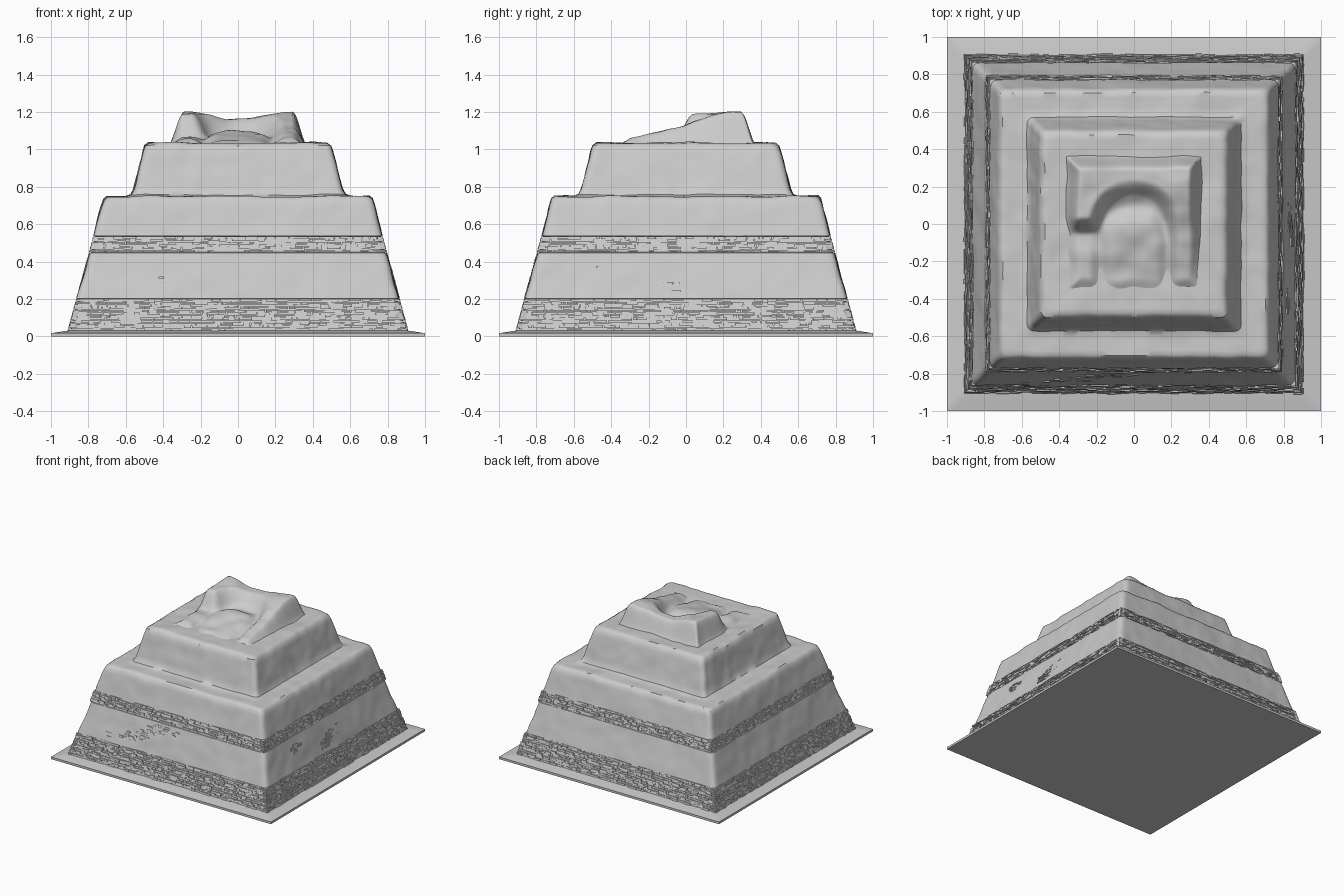
import bpy, math, random
from mathutils import Vector, Matrix, noise

random.seed(4)
if "Cube" in bpy.data.objects:
    bpy.data.objects.remove(bpy.data.objects["Cube"], do_unlink=True)

# One pale stone colour
stone = bpy.data.materials.new("pale_stone")
stone.use_nodes = True
COLOUR = (0.6, 0.6, 0.6, 1)
stone.diffuse_color = COLOUR
stone.node_tree.nodes["Principled BSDF"].inputs["Base Color"].default_value = COLOUR


def make(name, verts, faces, smooth=0):
    mesh = bpy.data.meshes.new(name)
    mesh.from_pydata(verts, [], faces)
    mesh.materials.append(stone)
    obj = bpy.data.objects.new(name, mesh)
    bpy.context.collection.objects.link(obj)
    if smooth:
        bpy.ops.object.select_all(action='DESELECT')
        obj.select_set(True)
        bpy.context.view_layer.objects.active = obj
        bpy.ops.object.shade_smooth_by_angle(angle=math.radians(smooth))
    return obj


def smoothstep(a, b, x):
    t = min(1, max(0, (x - a) / (b - a)))
    return t * t * (3 - 2 * t)


def wall(z):
    """Half width of the lowest tier at height z."""
    return 0.908 - 0.272 * (z - 0.03)


# Ground slab
W, H = 1.0, 0.018
slab = [(x, y, z) for x in (-W, W) for y in (-W, W) for z in (0, H)]
BOX = [(0, 1, 3, 2), (4, 6, 7, 5), (0, 4, 5, 1), (2, 3, 7, 6), (0, 2, 6, 4), (1, 5, 7, 3)]
make("ground_slab", slab, BOX)

# Weathered stepped body: square rings with softened corners
SIDE = 56


def ring(half, z, radius):
    pts = []
    for k in range(4):
        turn = Matrix.Rotation(k * math.pi / 2, 3, 'Z')
        for i in range(SIDE):
            u = math.sin((2 * i / SIDE - 1) * math.pi / 2) * 0.35 + (2 * i / SIDE - 1) * 0.65
            p = Vector((u * half, -half, 0))
            # pull the corner back onto an arc
            c = half - radius
            q = Vector((max(-c, min(c, p.x)), -c, 0))
            if abs(p.x) > c:
                p = q + (p - q).normalized() * radius
            p = turn @ p
            out = p.normalized()
            amount = smoothstep(0.03, 0.15, z) * 0.007
            big = noise.noise(Vector((p.x, p.y, z)) * 4)
            fine = noise.noise(Vector((p.x, p.y, z)) * 11 + Vector((7, 3, 1)))
            p += out * amount * (big + 0.7 * fine)
            p.z = z + smoothstep(0.6, 0.75, z) * 0.008 * (big + 0.6 * fine)
            pts.append(p)
    return pts


REC = 0.012
BANDS = [(0.03, 0.2, 12), (0.45, 0.535, 6)]
profile = [(0.995, 0.018), (0.93, 0.028), (wall(0.03) - REC, 0.032)]
for low, high, rows in BANDS:
    profile += [(wall(high) - REC, high), (wall(high), high + 0.002)]
    if high < 0.4:
        profile += [(wall(0.45), 0.447), (wall(0.45) - REC, 0.45)]
profile += [(0.728, 0.705), (0.717, 0.735), (0.70, 0.748), (0.60, 0.748), (0.572, 0.757),
            (0.558, 0.785), (0.508, 0.985), (0.497, 1.018), (0.475, 1.034), (0.33, 1.034), (0.1, 1.03)]

rings = []
for (h0, z0), (h1, z1) in zip(profile, profile[1:]):
    steps = max(1, round(math.hypot(h1 - h0, z1 - z0) / 0.025))
    for s in range(steps):
        t = s / steps
        z = z0 + (z1 - z0) * t
        rings.append(ring(h0 + (h1 - h0) * t, z, 0.012 if z < 0.2 else 0.035))
verts = [p for r in rings for p in r]
n = SIDE * 4
faces = [(j * n + i, j * n + (i + 1) % n, (j + 1) * n + (i + 1) % n, (j + 1) * n + i)
         for j in range(len(rings) - 1) for i in range(n)]
faces.append(tuple((len(rings) - 1) * n + i for i in range(n)))
make("stepped_body", verts, faces, 40)


# Collapsed summit: broken rim open to the front, rubble fan inside
def summit(x, y):
    back = 1.165 + 0.035 * smoothstep(0.05, 0.27, abs(x))
    right = 1.05 + 0.14 * smoothstep(-0.4, 0.3, y)
    left = 1.06 + 0.13 * smoothstep(-0.06, 0.04, y)
    side = left if x < 0 else right
    rim = side + (back - side) * smoothstep(0.08, 0.24, y)
    floor = 1.045 + 0.055 * smoothstep(-0.34, 0.02, y)
    # hollow behind the fan
    arch = math.hypot(x, max(0, y + 0.12) * 0.9)
    floor -= 0.035 * math.exp(-((arch - 0.2) / 0.05) ** 2)
    q = math.hypot(x / 0.22, max(0, y) / 0.21)
    top = floor + (rim - floor) * smoothstep(0.7, 1.15, q)
    top += 0.012 * noise.noise(Vector((x * 9, y * 9, 2)))
    d = max(abs(x), abs(y)) + 0.012 * noise.noise(Vector((x * 6, y * 6, 5)))
    return 1.02 + (top - 1.02) * smoothstep(0.375, 0.29, d) if d < 0.375 else 1.02


G, R = 70, 0.38
verts = []
for j in range(G + 1):
    for i in range(G + 1):
        x, y = (2 * i / G - 1) * R, (2 * j / G - 1) * R
        verts.append((x, y, summit(x, y)))
faces = [(j * (G + 1) + i, j * (G + 1) + i + 1, (j + 1) * (G + 1) + i + 1, (j + 1) * (G + 1) + i)
         for j in range(G) for i in range(G)]
make("collapsed_summit", verts, faces, 60)


# Stone courses
def add_brick(verts, faces, k, u0, u1, z0, z1, jut):
    turn = Matrix.Rotation(k * math.pi / 2, 3, 'Z')
    base = len(verts)
    for u in (u0, u1):
        for back in (False, True):
            for z in (z0, z1):
                y = -wall(z) - jut + (0.03 if back else 0)
                verts.append(turn @ Vector((u, y, z)))
    faces += [tuple(base + a for a in f[::-1]) for f in BOX]


for name, (low, high, rows) in zip(("lower_stone_band", "upper_stone_band"), BANDS):
    verts, faces = [], []
    course = (high - low) / rows
    for k in range(4):
        for r in range(rows):
            z = low + r * course
            end = wall(z)
            u = -end
            while u < end - 0.01:
                nxt = min(end, u + random.uniform(0.02, 0.075))
                gap = random.choice((0, 0.002, 0.004))
                lift = random.choice((0, 0.001, 0.003))
                add_brick(verts, faces, k, u, nxt - gap, z + lift, z + course - 0.001,
                          random.uniform(-0.007, 0.004))
                u = nxt
    make(name, verts, faces)

# Exposed stones where the plaster has worn off: side, centre, height, reach, slope
PATCHES = [("front", 0, -0.12, 0.39, 0.14, 0.05, 0.15), ("front_low", 0, -0.33, 0.31, 0.16, 0.04, 0.3),
           ("front_tail", 0, -0.6, 0.25, 0.06, 0.02, 0.1), ("side_small", 1, -0.4, 0.35, 0.08, 0.035, 0),
           ("side_large", 1, 0.02, 0.31, 0.14, 0.045, 0.35)]
for name, k, cu, cz, ru, rz, slope in PATCHES:
    verts, faces = [], []
    z = cz - 0.1
    while z < cz + 0.1:
        u = cu - ru
        while u < cu + ru:
            size = random.uniform(0.02, 0.06)
            dz = z - cz - slope * (u - cu)
            inside = ((u + size / 2 - cu) / ru) ** 2 + (dz / rz) ** 2 < 1
            if inside and 0.21 < z < 0.43 and random.random() < 0.6:
                add_brick(verts, faces, k, u, u + size - 0.003, z, z + 0.011, random.uniform(0.001, 0.006))
            u += size
        z += 0.014
    make("worn_patch_" + name, verts, faces)
